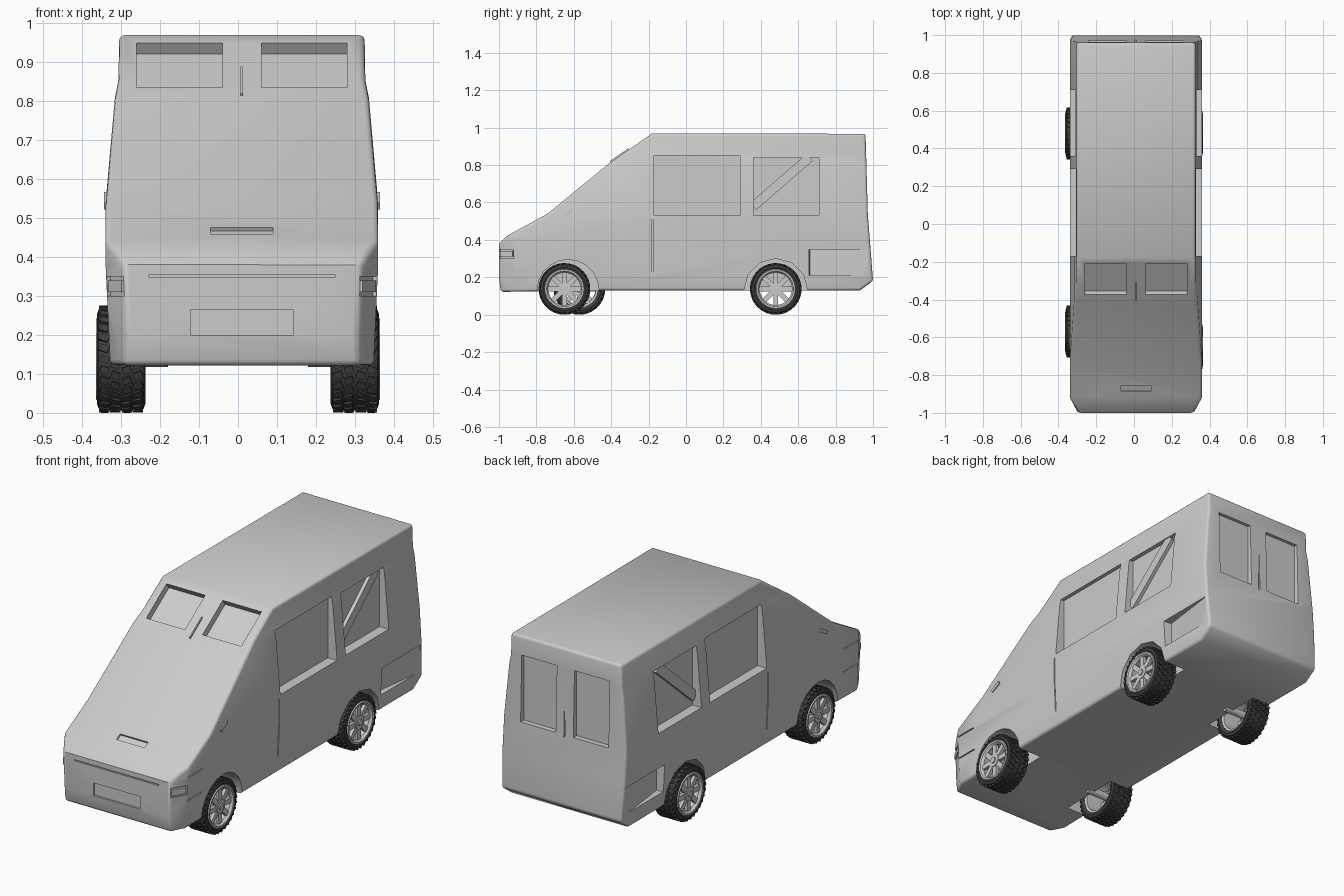
import bpy, bmesh, math
from mathutils import Matrix

if "Cube" in bpy.data.objects:
    bpy.data.objects.remove(bpy.data.objects["Cube"])

CX = 0.01  # body centre line


def finish(name, bm, angle=35, mat=None):
    bmesh.ops.recalc_face_normals(bm, faces=bm.faces[:])
    me = bpy.data.meshes.new(name)
    bm.to_mesh(me)
    bm.free()
    ob = bpy.data.objects.new(name, me)
    bpy.context.collection.objects.link(ob)
    if mat:
        me.materials.append(mat)
    smooth(ob, angle)
    return ob


def smooth(ob, angle):
    bpy.ops.object.select_all(action='DESELECT')
    ob.select_set(True)
    bpy.context.view_layer.objects.active = ob
    bpy.ops.object.shade_smooth_by_angle(angle=math.radians(angle))


def box(bm, loc, size, rot=0.0, axis='X'):
    m = Matrix.Translation(loc) @ Matrix.Rotation(rot, 4, axis) @ Matrix.Diagonal((*size, 1))
    bmesh.ops.create_cube(bm, size=1, matrix=m)


def cyl_x(bm, loc, r, depth, n):
    m = Matrix.Translation(loc) @ Matrix.Rotation(math.pi / 2, 4, 'Y')
    bmesh.ops.create_cone(bm, cap_ends=True, segments=n, radius1=r, radius2=r, depth=depth, matrix=m)


def cut(target, bm):
    cutter = finish("cutter", bm)
    cutter.hide_render = True
    mod = target.modifiers.new("cut", 'BOOLEAN')
    mod.operation, mod.solver, mod.object = 'DIFFERENCE', 'EXACT', cutter
    bpy.context.view_layer.objects.active = target
    bpy.ops.object.modifier_apply(modifier=mod.name)
    bpy.data.objects.remove(cutter)


def half_width(z):
    pts = [(0.12, .338), (0.38, .35), (0.54, .35), (0.81, .326), (0.855, .317), (0.97, .315)]
    for (z0, w0), (z1, w1) in zip(pts, pts[1:]):
        if z <= z1 + 1e-5:
            return w0 + (w1 - w0) * (z - z0) / (z1 - z0)
    return pts[-1][1]


# Body shell: side profile, extruded, then tapered towards roof and nose
profile = [(-.99, .122), (-1, .2), (-1, .38), (-.96, .42), (-.74, .54), (-.41, .81), (-.18, .97),
           (.96, .967), (.972, .54), (1, .18), (.93, .13), (-.45, .13)]
bm = bmesh.new()
face = bm.faces.new([bm.verts.new((-1, y, z)) for y, z in profile])
ext = bmesh.ops.extrude_face_region(bm, geom=[face])
bmesh.ops.translate(bm, vec=(2, 0, 0), verts=[v for v in ext["geom"] if isinstance(v, bmesh.types.BMVert)])
for co, no in [((0, 0, z), (0, 0, 1)) for z in (.38, .54, .81, .855)] + [((0, -.92, 0), (0, 1, 0))]:
    bmesh.ops.bisect_plane(bm, geom=bm.verts[:] + bm.edges[:] + bm.faces[:],
                           plane_co=co, plane_no=no, dist=1e-4)
for v in bm.verts:
    nose = 1 - 0.13 * max(0, min(1, (-.92 - v.co.y) / .08))
    v.co.x = CX + math.copysign(half_width(v.co.z) * nose, v.co.x)
bmesh.ops.recalc_face_normals(bm, faces=bm.faces[:])
edges = [e for e in bm.edges if len(e.link_faces) == 2 and e.calc_face_angle() > math.radians(50)]
bmesh.ops.bevel(bm, geom=edges, offset=.014, segments=3, profile=.5, affect='EDGES', clamp_overlap=True)
body = finish("van_body", bm)

# Window, lamp, plate and panel-line recesses
slope = math.atan2(.16, .23)
bm = bmesh.new()
for s in (1, -1):
    box(bm, (CX + s * .398, .06, .69), (.2, .46, .32))                       # door window
    box(bm, (CX + s * .398, .535, .685), (.2, .35, .31))                     # rear side window
    box(bm, (CX + s * .16, -.292, .893), (.22, .2, .07), slope)              # upper front window
    box(bm, (CX + s * .15, .995, .70), (.2, .1, .34))                        # back door window
    box(bm, (CX + s * .375, .81, .28), (.1, .31, .14), -s * .13, 'Z')        # dented rear panel
    box(bm, (CX + s * .333, -.962, .325), (.085, .035, .05), s * 1.09, 'Z')  # headlamp socket
    box(bm, (CX + s * .35, -.18, .36), (.03, .006, .3))                      # door gap
    box(bm, (CX + s * .35, -.86, .268), (.024, .12, .006))                   # bumper side groove
    box(bm, (CX + s * .355, -.86, .388), (.024, .12, .006))                  # wing groove
box(bm, (CX, -1.0, .232), (.265, .02, .065))                                 # number plate recess
box(bm, (CX, -1.0, .352), (.48, .012, .006))                                 # bumper groove
box(bm, (CX, -.875, .472), (.16, .035, .03), .5)                             # bonnet air slot
box(bm, (CX, .985, .7), (.008, .04, .36))                                    # back door split
cut(body, bm)

# Wheel arches
R_FRONT, L_FRONT, REAR = -.63, -.595, .48
bm = bmesh.new()
for s, y in ((1, R_FRONT), (-1, L_FRONT)):
    cyl_x(bm, (s * .36, y, .13), .165, .3, 20)
    cyl_x(bm, (s * .36, REAR, .13), .17, .28, 12)
cut(body, bm)
smooth(body, 35)

# Small body fittings
for s, side in ((1, "right"), (-1, "left")):
    bm = bmesh.new()
    box(bm, (CX + s * .318, -.957, .325), (.075, .02, .03), s * 1.09, 'Z')
    finish(side + "_headlamp", bm)
    bm = bmesh.new()
    box(bm, (CX + s * .304, .51, .71), (.023, .40, .05), math.radians(41))
    finish(side + "_window_brace", bm)
    bm = bmesh.new()
    box(bm, (CX + s * .346, -.63, .545), (.016, .06, .018), .5)
    finish(side + "_side_lamp", bm)
bm = bmesh.new()
box(bm, (CX, -.355, .85), (.006, .12, .012), slope)
finish("windscreen_strip", bm)

# Wheels
rubber = bpy.data.materials.new("rubber")
rubber.diffuse_color = (.05, .05, .05, 1)
rubber.use_nodes = True
rubber.node_tree.nodes["Principled BSDF"].inputs["Base Color"].default_value = rubber.diffuse_color


def lathe(bm, pts, n=40):
    rings = [[bm.verts.new((x, r * math.cos(2 * math.pi * i / n), r * math.sin(2 * math.pi * i / n)))
              for x, r in pts] for i in range(n)]
    for i in range(n):
        a, b = rings[i], rings[(i + 1) % n]
        for j in range(len(pts)):
            k = (j + 1) % len(pts)
            bm.faces.new((a[j], a[k], b[k], b[j]))


def around(bm, count, x, r, size, phase=0.0, skew=0.0):
    for i in range(count):
        m = (Matrix.Rotation(2 * math.pi * (i + phase) / count, 4, 'X') @ Matrix.Translation((x, 0, r))
             @ Matrix.Rotation(skew, 4, 'Z') @ Matrix.Diagonal((*size, 1)))
        bmesh.ops.create_cube(bm, size=1, matrix=m)


def wheel(name, s, y):
    place = Matrix.Translation((s * .3, y, .138)) @ Matrix.Rotation(0 if s > 0 else math.pi, 4, 'Z')
    # Tyre with tread blocks
    bm = bmesh.new()
    lathe(bm, [(-.055, .098), (-.062, .115), (-.058, .127), (-.045, .132), (.045, .132),
               (.058, .127), (.062, .115), (.055, .098)])
    for k, x in enumerate((-.043, -.015, .015, .043)):
        around(bm, 30, x, .132, (.022, .018, .011), (k % 2) * .5, .35 * (1 if k < 2 else -1))
    finish(name + "_tyre", bm, 30, rubber).matrix_world = place
    # Rim, spokes and hub
    bm = bmesh.new()
    lathe(bm, [(-.055, .1), (.055, .108), (.064, .104), (.063, .095), (.05, .086), (-.05, .088)])
    around(bm, 8, .046, .056, (.016, .026, .075))
    cyl_x(bm, (.045, 0, 0), .034, .026, 24)
    cyl_x(bm, (.055, 0, 0), .016, .018, 16)
    cyl_x(bm, (-.04, 0, 0), .02, .16, 16)
    finish(name + "_rim", bm, 30).matrix_world = place


wheel("front_right_wheel", 1, -.65)
wheel("front_left_wheel", -1, -.57)
wheel("rear_right_wheel", 1, REAR)
wheel("rear_left_wheel", -1, REAR)
